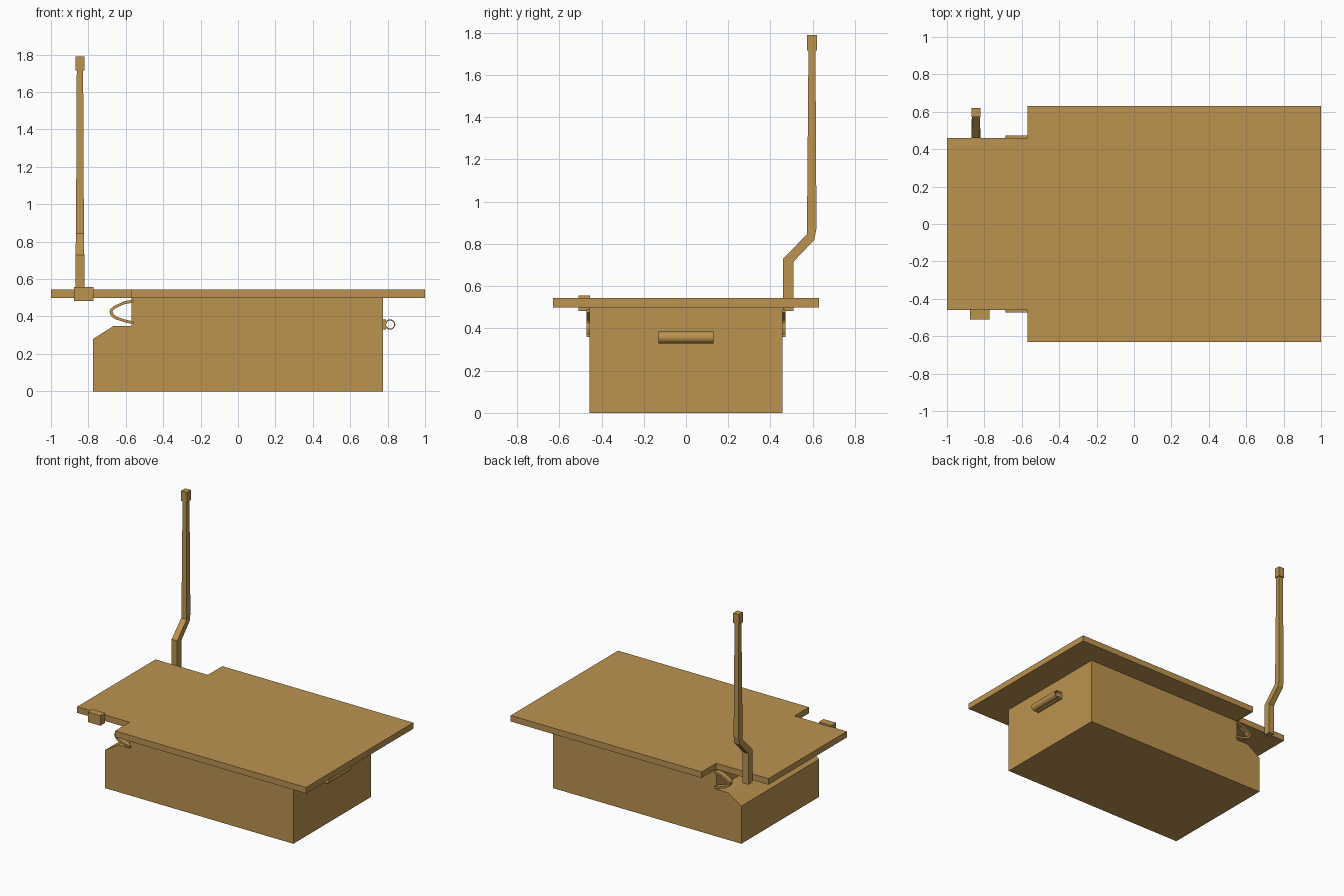
import bpy, bmesh, math
from mathutils import Vector

if "Cube" in bpy.data.objects:
    bpy.data.objects.remove(bpy.data.objects["Cube"])

mat = bpy.data.materials.new("tan_paint")
mat.diffuse_color = (0.5, 0.29, 0.08, 1)
mat.use_nodes = True
mat.node_tree.nodes["Principled BSDF"].inputs["Base Color"].default_value = mat.diffuse_color


def finish(bm, name):
    bmesh.ops.recalc_face_normals(bm, faces=bm.faces)
    me = bpy.data.meshes.new(name)
    bm.to_mesh(me)
    bm.free()
    ob = bpy.data.objects.new(name, me)
    bpy.context.collection.objects.link(ob)
    me.materials.append(mat)
    return ob


def prism(name, pts, direction):
    """Extrude a closed outline along a direction."""
    bm = bmesh.new()
    face = bm.faces.new([bm.verts.new(p) for p in pts])
    ext = bmesh.ops.extrude_face_region(bm, geom=[face], use_keep_orig=True)
    verts = [g for g in ext["geom"] if isinstance(g, bmesh.types.BMVert)]
    bmesh.ops.translate(bm, verts=verts, vec=Vector(direction))
    return finish(bm, name)


def xz_prism(name, outline, y0, y1):
    return prism(name, [(x, y0, z) for x, z in outline], (0, y1 - y0, 0))


def box(name, x0, x1, y0, y1, z0, z1):
    return xz_prism(name, [(x0, z0), (x1, z0), (x1, z1), (x0, z1)], y0, y1)


def loft(name, rings, closed=False):
    """Bridge rings; closed joins last to first, otherwise ends are capped."""
    bm = bmesh.new()
    rv = [[bm.verts.new(p) for p in r] for r in rings]
    pairs = list(zip(rv, rv[1:])) + ([(rv[-1], rv[0])] if closed else [])
    for a, b in pairs:
        for i in range(len(a)):
            j = (i + 1) % len(a)
            bm.faces.new((a[i], a[j], b[j], b[i]))
    if not closed:
        bm.faces.new(rv[0])
        bm.faces.new(rv[-1])
    return finish(bm, name)


# Main box with stepped, sloping end
xz_prism("body", [(-0.775, 0), (0.775, 0), (0.775, 0.5), (-0.57, 0.5),
                  (-0.57, 0.35), (-0.665, 0.35), (-0.775, 0.28)], -0.457, 0.457)

# Flat top plate with narrower end
half = [(-1, 0.46), (-0.57, 0.46), (-0.57, 0.63), (1, 0.63)]
outline = half + [(x, -y) for x, y in reversed(half)]
prism("top_plate", [(x, y, 0.5) for x, y in outline], (0, 0, 0.045))

# Bent strip loops on both sides
outer = [(-0.56, 0.49), (-0.61, 0.481), (-0.665, 0.455), (-0.682, 0.44),
         (-0.687, 0.425), (-0.68, 0.405), (-0.66, 0.387), (-0.61, 0.37), (-0.56, 0.359)]
inner = [(-0.56, 0.374), (-0.61, 0.385), (-0.65, 0.399), (-0.665, 0.411),
         (-0.671, 0.425), (-0.667, 0.434), (-0.655, 0.444), (-0.61, 0.465), (-0.56, 0.475)]
for side, s in (("front", -1), ("back", 1)):
    xz_prism(side + "_loop", outer + inner, s * 0.432, s * 0.472)

# Block on the front edge
box("front_block", -0.877, -0.773, -0.51, -0.455, 0.483, 0.557)

# Cranked upright rod: half width, (inner y, z), (outer y, z)
sections = [(0.023, 0.46, 0.483, 0.508, 0.483), (0.023, 0.46, 0.73, 0.508, 0.715),
            (0.022, 0.572, 0.845, 0.608, 0.82), (0.021, 0.573, 0.885, 0.618, 0.875),
            (0.017, 0.58, 1.72, 0.613, 1.72)]
cx = -0.845
loft("upright_rod", [[(cx - w, a, za), (cx + w, a, za), (cx + w, b, zb), (cx - w, b, zb)]
                     for w, a, za, b, zb in sections])
box("rod_tip", cx - 0.023, cx + 0.023, 0.573, 0.62, 1.715, 1.79)

# Hollow tube handle and its mount
N = 20


def ring(r, y):
    return [(0.813 + r * math.cos(2 * math.pi * i / N), y,
             0.357 + r * math.sin(2 * math.pi * i / N)) for i in range(N)]


tube = loft("handle_tube", [ring(0.028, -0.13), ring(0.028, 0.13),
                            ring(0.021, 0.13), ring(0.021, -0.13)], closed=True)
box("handle_mount", 0.77, 0.79, -0.13, 0.13, 0.33, 0.384)

bpy.ops.object.select_all(action='DESELECT')
tube.select_set(True)
bpy.context.view_layer.objects.active = tube
bpy.ops.object.shade_smooth_by_angle(angle=math.radians(35))
